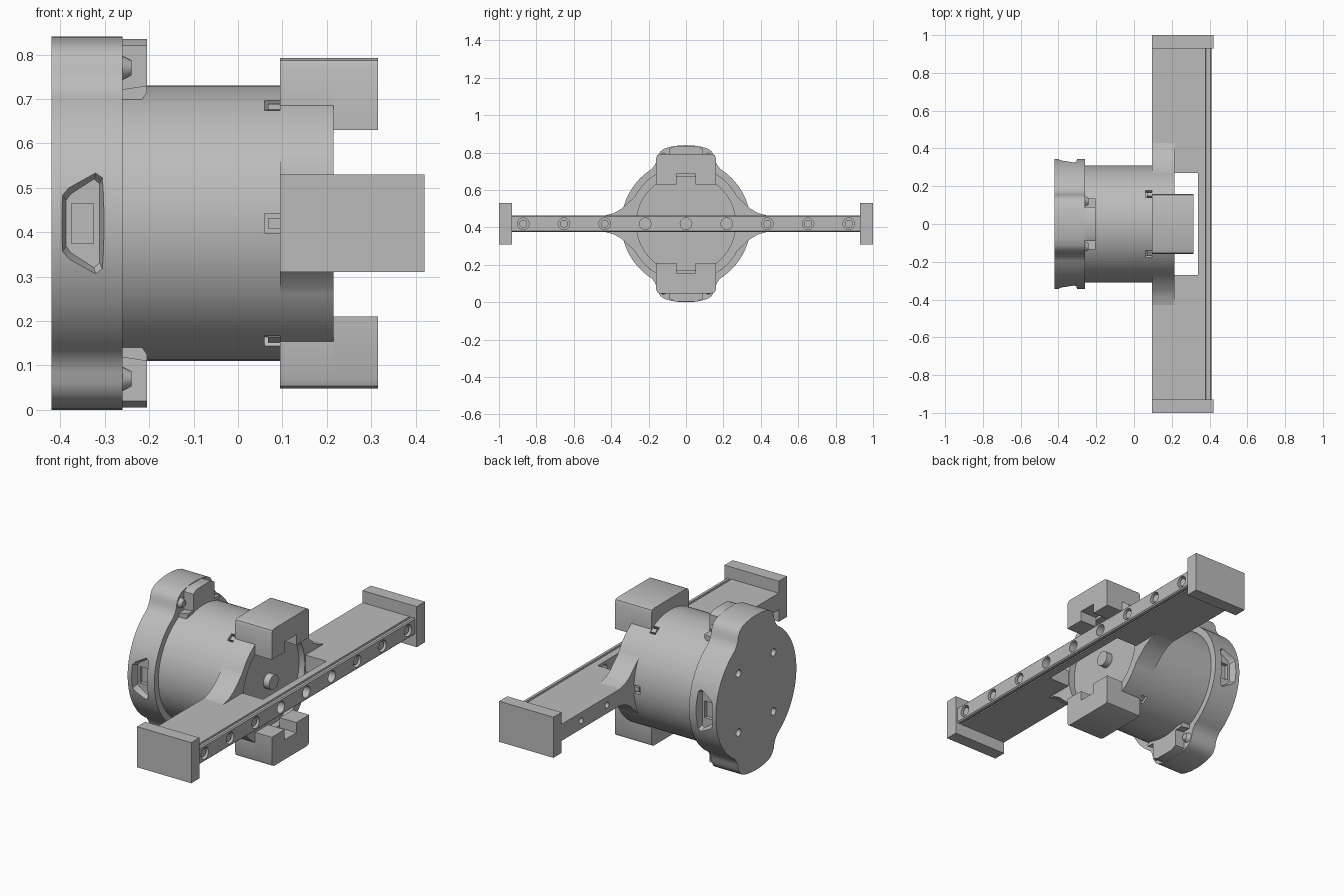
import bpy, bmesh, math
from mathutils import Matrix, Vector

cube = bpy.data.objects.get("Cube")
if cube:
    bpy.data.objects.remove(cube, do_unlink=True)

AXIS = 0.42   # height of the drum axis
grey = bpy.data.materials.new("plain grey")
grey.use_nodes = True
grey.diffuse_color = (0.5, 0.5, 0.5, 1)
grey.node_tree.nodes["Principled BSDF"].inputs["Base Color"].default_value = (0.5, 0.5, 0.5, 1)

# Profiles are (u, v) points; v is always height above the axis
along_x = lambda u, v, t: Vector((t, u, v + AXIS))
along_y = lambda u, v, t: Vector((u, t, v + AXIS))


def prism(bm, pts, t0, t1, place, end_scale=1.0):
    cu = sum(p[0] for p in pts) / len(pts)
    rings = []
    for t, s in ((t0, 1.0), (t1, end_scale)):
        rings.append([bm.verts.new(place(cu + (u - cu) * s, v * s, t)) for u, v in pts])
    a, b = rings
    bm.faces.new(a)
    bm.faces.new(b[::-1])
    for i in range(len(a)):
        j = (i + 1) % len(a)
        bm.faces.new((a[j], a[i], b[i], b[j]))


def box(bm, x0, x1, y0, y1, w0, w1):
    prism(bm, [(y0, w0), (y1, w0), (y1, w1), (y0, w1)], x0, x1, along_x)


def cyl(bm, r, x0, x1, y=0.0, w=0.0, n=32, r2=None):
    m = Matrix.Translation(((x0 + x1) / 2, y, AXIS + w)) @ Matrix.Rotation(math.pi / 2, 4, 'Y')
    bmesh.ops.create_cone(bm, cap_ends=True, segments=n, radius1=r,
                          radius2=r if r2 is None else r2, depth=x1 - x0, matrix=m)


def finish(bm, name):
    bmesh.ops.recalc_face_normals(bm, faces=bm.faces)
    me = bpy.data.meshes.new(name)
    bm.to_mesh(me)
    bm.free()
    me.materials.append(grey)
    ob = bpy.data.objects.new(name, me)
    bpy.context.collection.objects.link(ob)
    bpy.ops.object.select_all(action='DESELECT')
    ob.select_set(True)
    bpy.context.view_layer.objects.active = ob
    bpy.ops.object.shade_smooth_by_angle(angle=math.radians(30))
    return ob


def cut(ob, bm):
    cutter = finish(bm, "cutter")
    cutter.hide_render = True
    mod = ob.modifiers.new("cut", 'BOOLEAN')
    mod.operation, mod.solver, mod.object = 'DIFFERENCE', 'EXACT', cutter
    bpy.context.view_layer.objects.active = ob
    bpy.ops.object.modifier_apply(modifier=mod.name)
    bpy.data.objects.remove(cutter, do_unlink=True)
    ob.select_set(True)
    bpy.ops.object.shade_smooth_by_angle(angle=math.radians(30))


def arc(r, a0, a1, n):
    return [(r * math.cos(math.radians(a0 + (a1 - a0) * i / n)),
             r * math.sin(math.radians(a0 + (a1 - a0) * i / n))) for i in range(n + 1)]


def four_way(q):
    # Quarter outline from the top (u = 0) to the right side, mirrored twice
    half = q + [(u, -v) for u, v in reversed(q) if v > 1e-6]
    return half + [(-u, v) for u, v in reversed(half) if u > 1e-6]


SIDES = (-1, 1)

# Drum body with small latch slots near its front edge
bm = bmesh.new()
cyl(bm, 0.31, -0.3, 0.1, n=96)
body = finish(bm, "drum_body")
slots, pegs = bmesh.new(), bmesh.new()
for a in (0, 59, 121, 180, 239, 301):
    for target, x0, x1, h, r0, r1 in ((slots, 0.06, 0.094, 0.022, 0.285, 0.34),
                                      (pegs, 0.068, 0.094, 0.012, 0.27, 0.306)):
        before = set(target.verts)
        box(target, x0, x1, r0, r1, -h, h)
        turn = Matrix.Rotation(math.radians(a), 3, 'X')
        bmesh.ops.rotate(target, verts=[v for v in target.verts if v not in before],
                         cent=(0, 0, AXIS), matrix=turn)
cut(body, slots)
finish(pegs, "latch_pegs")

# Rear cap with a lug above and below, grip recesses and four bolt holes
lug = [(0, 0.42), (0.04, 0.418), (0.08, 0.412), (0.115, 0.402), (0.138, 0.386),
       (0.152, 0.36), (0.157, 0.335), (0.166, 0.315)]
bm = bmesh.new()
prism(bm, four_way(lug + arc(0.345, 58, 0, 20)), -0.42, -0.26, along_x)
cap = finish(bm, "rear_cap")
recess = [(-0.4, -0.07), (-0.385, -0.09), (-0.315, -0.135), (-0.298, -0.12)]
recess += [(u, -v) for u, v in reversed(recess)]
grip = [(-0.375, -0.045), (-0.325, -0.045), (-0.325, 0.045), (-0.375, 0.045)]
for pts, outer, inner, scale in ((recess, 0.36, 0.305, 0.74), (grip, 0.33, 0.285, 1.0)):
    bm = bmesh.new()
    for s in SIDES:
        prism(bm, pts, s * outer, s * inner, along_y, scale)
    cut(cap, bm)
bm = bmesh.new()
for y in SIDES:
    for w in SIDES:
        cyl(bm, 0.02, -0.44, -0.38, y * 0.15, w * 0.16, 20)
cut(cap, bm)

# Tongues and screws on the lugs
bm = bmesh.new()
for s in SIDES:
    tongue = [(-0.09, 0.29), (0.09, 0.29), (0.09, 0.4), (0.06, 0.415), (-0.06, 0.415), (-0.09, 0.4)]
    prism(bm, [(u, v * s) for u, v in tongue], -0.27, -0.205, along_x)
    lip = [(-0.27, 0.265), (-0.215, 0.28), (-0.205, 0.295), (-0.205, 0.31), (-0.27, 0.3)]
    prism(bm, [(u, v * s) for u, v in lip], -0.135, 0.135, along_y)
    for y in SIDES:
        cyl(bm, 0.03, -0.265, -0.24, y * 0.12, s * 0.35, 20, 0.017)
finish(bm, "lug_tongues_and_screws")

# Front frame ring that flares into the arms
flare = [(0.31, 0.112), (0.345, 0.08), (0.385, 0.057), (0.43, 0.045)]
bm = bmesh.new()
prism(bm, four_way(arc(0.31, 90, 28, 24) + flare), 0.095, 0.215, along_x)
frame = finish(bm, "front_frame")
bm = bmesh.new()
cyl(bm, 0.25, 0.08, 0.18, n=64)
cyl(bm, 0.265, 0.18, 0.24, n=64)
bmesh.ops.remove_doubles(bm, verts=bm.verts, dist=1e-6)
cut(frame, bm)

# Motor face with holes, and its shaft
bm = bmesh.new()
cyl(bm, 0.19, 0.08, 0.125, n=64)
face = finish(bm, "motor_face")
bm = bmesh.new()
for a in (30, 150, 270):
    cyl(bm, 0.026, 0.1, 0.15, 0.13 * math.cos(math.radians(a)), 0.13 * math.sin(math.radians(a)), 20)
for y in SIDES:
    for w in SIDES:
        cyl(bm, 0.012, 0.11, 0.15, y * 0.072, w * 0.127, 12)
cut(face, bm)
bm = bmesh.new()
cyl(bm, 0.04, 0.11, 0.215)
finish(bm, "motor_shaft")

# Slotted blocks above and below
for s, name in ((1, "upper_block"), (-1, "lower_block")):
    outline = [(0, 0.372), (0.14, 0.372), (0.154, 0.366), (0.16, 0.35), (0.16, 0.21),
               (0.05, 0.21), (0.05, 0.265), (0, 0.265)]
    outline += [(-u, v) for u, v in reversed(outline) if u > 0]
    bm = bmesh.new()
    prism(bm, [(u, v * s) for u, v in outline], 0.215, 0.315, along_x)
    root = [(u, max(v, 0.25)) for u, v in outline[:5]]
    root += [(-u, v) for u, v in reversed(root) if u > 0]
    prism(bm, [(u, v * s) for u, v in root], 0.095, 0.215, along_x)
    finish(bm, name)

# Side arms and end plates
for s, side in ((1, "left"), (-1, "right")):
    bm = bmesh.new()
    box(bm, 0.095, 0.345, *sorted((s * 0.27, s * 0.94)), -0.045, 0.045)
    arm = finish(bm, side + "_arm")
    bm = bmesh.new()
    for y in (0.54, 0.76):
        cyl(bm, 0.016, 0.08, 0.12, s * y, 0, 16)
    cut(arm, bm)
    bm = bmesh.new()
    box(bm, 0.095, 0.42, *sorted((s * 0.93, s)), -0.11, 0.11)
    finish(bm, side + "_end_plate")

# Front rail with a fine groove and a row of holes
half = [(0.34, 0.045), (0.378, 0.045), (0.38, 0.04), (0.388, 0.04), (0.39, 0.045),
        (0.404, 0.045), (0.41, 0.039)]
bm = bmesh.new()
prism(bm, half + [(u, -v) for u, v in reversed(half)], -0.94, 0.94, along_y)
rail = finish(bm, "front_rail")
holes, screws = bmesh.new(), bmesh.new()
for i in range(-4, 5):
    y = i * 0.2175
    cyl(holes, 0.031, 0.32 if abs(i) < 2 else 0.385, 0.43, y, 0, 24)
    if abs(i) > 1:
        cyl(screws, 0.021, 0.38, 0.402, y, 0, 20)
cut(rail, holes)
finish(screws, "rail_screws")
